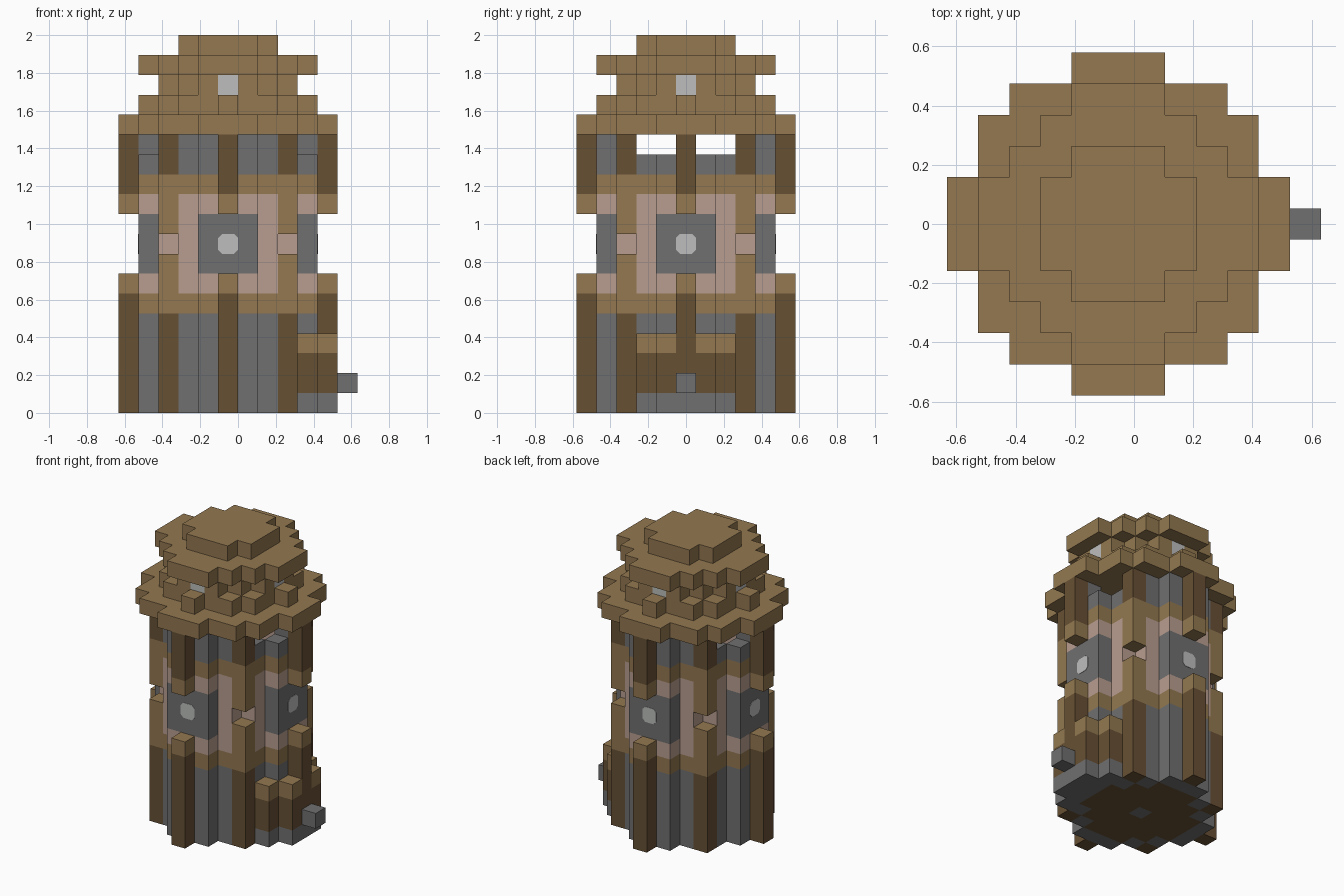
import bpy, bmesh
from mathutils import Vector, Matrix

old = bpy.data.objects.get("Cube")
if old:
    bpy.data.objects.remove(old, do_unlink=True)

S = 2 / 19  # edge of one block


def material(name, *rgb):
    """Flat colour given as 0-255 display values, stored as linear."""
    lin = [((c / 255 + 0.055) / 1.055) ** 2.4 for c in rgb] + [1]
    m = bpy.data.materials.new(name)
    m.use_nodes = True
    m.diffuse_color = lin
    m.node_tree.nodes["Principled BSDF"].inputs["Base Color"].default_value = lin
    return m


MATS = {
    "oak": material("light_wood", 147, 120, 80),
    "dark": material("dark_wood", 103, 80, 52),
    "stone": material("grey_stone", 112, 112, 112),
    "plaster": material("pink_plaster", 185, 158, 144),
    "glass": material("pale_glass", 188, 190, 188),
}
NAMES = list(MATS)

# Every block: (column, row, layer) -> (part, colour)
grid = {}


def put(part, colour, cells, layers):
    for a, b in cells:
        for k in layers:
            grid[a, b, k] = (part, colour)


def disc(*widths):
    """Stepped disc; widths are half-widths of the rows going outwards."""
    return {(a, b) for r, w in enumerate(widths) for b in (r, -r)
            for a in range(-w, w + 1)}


def ring(cells):
    return {(a, b) for a, b in cells
            if not {(a + 1, b), (a - 1, b), (a, b + 1), (a, b - 1)} <= cells}


def around(a, b):
    """All mirrored and swapped copies of one cell."""
    return {(p * s, q * t) for p, q in ((a, b), (b, a))
            for s in (1, -1) for t in (1, -1)}


body = disc(4, 4, 3, 2, 1)
wall = ring(body)
face_posts, corner_posts = around(0, 5), around(3, 3)

# Floor
put("floor", "dark", body - wall, [0])
put("floor", "stone", [(0, 0)], [0])

# Walls in horizontal bands
put("walls", "stone", wall, range(0, 5))
put("walls", "oak", wall, [5, 11])
put("walls", "plaster", wall, range(6, 11))
put("walls", "stone", wall, [12, 13])

# Look-out openings on both x sides
for a, b in around(4, 1) | around(3, 2):
    if abs(a) > abs(b):
        del grid[a, b, 13]

# Window panels
put("window_panels", "stone", around(4, 0) | around(4, 1), range(7, 10))

# Posts with light caps, interrupted at the windows and corner niches
put("face_posts", "dark", face_posts, [*range(0, 6), 11, 12, 13])
put("face_posts", "oak", face_posts, [6, 10])
put("corner_posts", "dark", corner_posts, [*range(0, 5), 12, 13])
put("corner_posts", "oak", corner_posts, [5, 6, 7, 9, 10, 11])

# Entrance built out on the left side
porch = [(4, -2), (4, 2), (5, -1), (5, 1)]
put("entrance", "stone", porch + [(5, 0)], [0])
put("entrance", "dark", porch, [1, 2])
put("entrance", "oak", porch, [3])
put("door_knob", "stone", [(6, 0)], [1])

# Roof: eaves, battlements, lantern and cap
put("eaves", "oak", disc(5, 5, 4, 4, 3, 1), [14])
put("lantern", "oak", ring(disc(3, 3, 2, 1)), [15, 16])
put("lantern", "glass", around(3, 0), [16])
put("battlements", "oak", around(4, 0) | around(2, 3), [15])
put("roof", "oak", body, [17])
put("roof_top", "oak", disc(2, 2, 1), [18])


def place(a, b, k):
    return Vector(((a - 0.5) * S, b * S, (k + 0.5) * S))


def finish(name, bm, mats):
    mesh = bpy.data.meshes.new(name)
    bm.to_mesh(mesh)
    bm.free()
    for m in mats:
        mesh.materials.append(m)
    obj = bpy.data.objects.new(name, mesh)
    bpy.context.collection.objects.link(obj)
    return obj


def build(part):
    """Skin the exposed sides of the blocks, then merge flat faces."""
    bm = bmesh.new()
    used = [n for n in NAMES if (part, n) in grid.values()]
    for cell, (owner, colour) in grid.items():
        if owner != part:
            continue
        for axis in range(3):
            for sign in (1, -1):
                near = list(cell)
                near[axis] += sign
                if tuple(near) in grid:
                    continue
                n, u = Vector(), Vector()
                n[axis] = sign
                u[(axis + 1) % 3] = 1
                v = n.cross(u)
                mid = place(*cell)
                f = bm.faces.new([bm.verts.new(mid + (n + d) * S / 2)
                                  for d in (u + v, v - u, -u - v, u - v)])
                f.material_index = used.index(colour)
    bmesh.ops.remove_doubles(bm, verts=bm.verts, dist=S / 100)
    bmesh.ops.dissolve_limit(bm, angle_limit=0.01, verts=bm.verts,
                             edges=bm.edges, delimit={"MATERIAL"})
    finish(part, bm, [MATS[n] for n in used])


for part in dict.fromkeys(p for p, c in grid.values()):
    build(part)

# Pale panes with clipped corners, one per window panel
for i, (a, b) in enumerate(sorted(around(4, 0))):
    out = Vector((a, b, 0)).normalized()
    bm = bmesh.new()
    bmesh.ops.create_cube(bm, size=S)
    bmesh.ops.scale(bm, vec=(1, 1, 0.04), verts=bm.verts)
    bmesh.ops.bevel(bm, geom=[e for e in bm.edges if e.calc_length() < S / 2],
                    offset=S * 0.2, segments=1, affect="EDGES")
    turn = out.to_track_quat("Z", "Y").to_matrix().to_4x4()
    move = Matrix.Translation(place(a, b, 8) + out * S / 2)
    bmesh.ops.transform(bm, matrix=move @ turn, verts=bm.verts)
    finish(f"window_pane_{i + 1}", bm, [MATS["glass"]])
